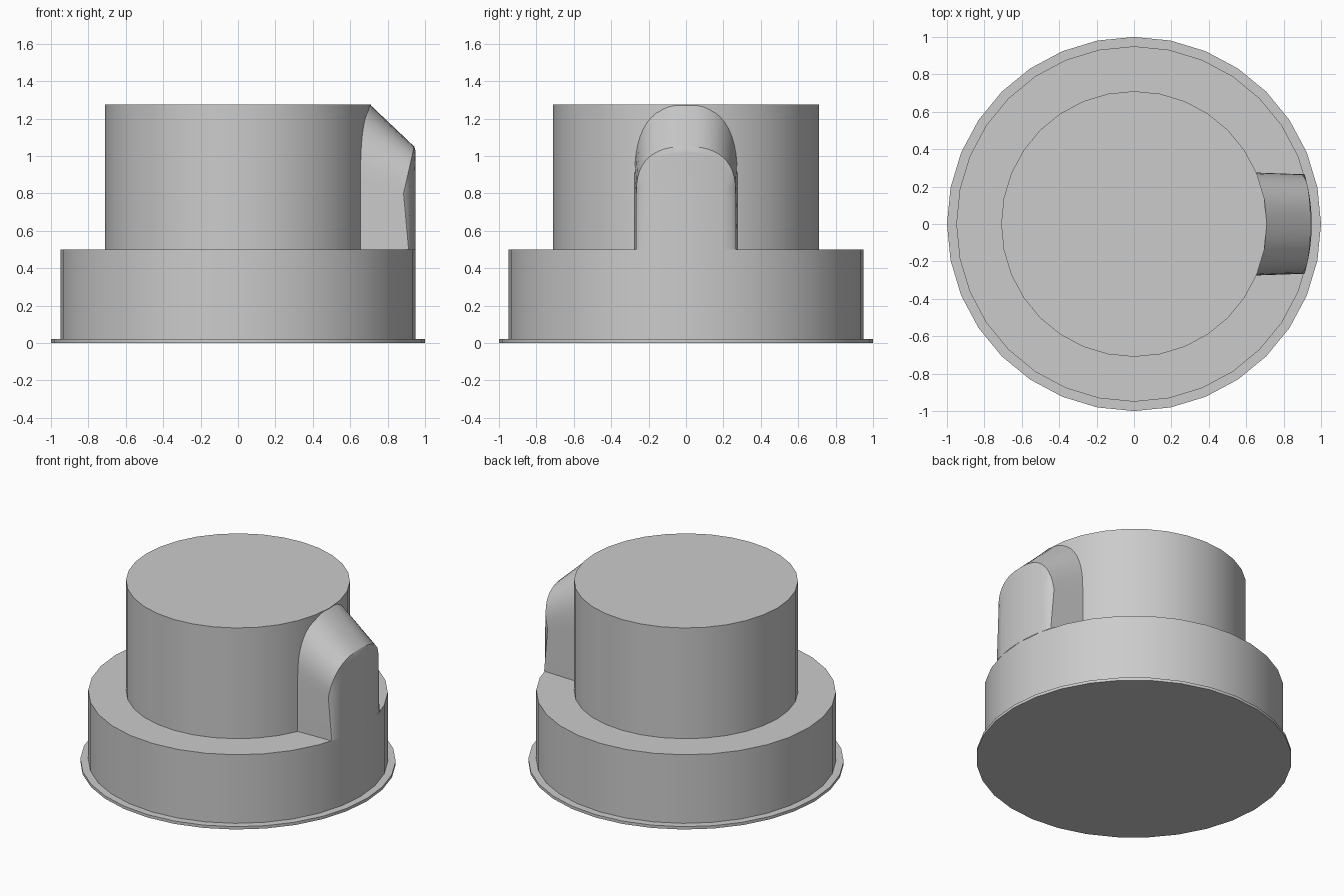
import bpy, bmesh
from math import sin, cos, pi, sqrt, radians

if "Cube" in bpy.data.objects:
    bpy.data.objects.remove(bpy.data.objects["Cube"])


def finish(bm, name):
    bmesh.ops.remove_doubles(bm, verts=bm.verts, dist=1e-4)
    bmesh.ops.recalc_face_normals(bm, faces=bm.faces)
    mesh = bpy.data.meshes.new(name)
    bm.to_mesh(mesh)
    bm.free()
    obj = bpy.data.objects.new(name, mesh)
    bpy.context.collection.objects.link(obj)
    bpy.ops.object.select_all(action='DESELECT')
    obj.select_set(True)
    bpy.context.view_layer.objects.active = obj
    bpy.ops.object.shade_smooth_by_angle(angle=radians(30))
    return obj


def bridge(bm, rings, closed):
    for a, b in zip(rings, rings[1:]):
        n = len(a)
        for i in range(n if closed else n - 1):
            j = (i + 1) % n
            bm.faces.new((a[i], a[j], b[j], b[i]))


# Stepped round body: thin rim, wide tier, narrow tower
SIDES = 32
profile = [(1, 0), (1, 0.02), (0.95, 0.02), (0.95, 0.5), (0.71, 0.5), (0.71, 1.275)]
bm = bmesh.new()
rings = [[bm.verts.new((r * cos(2 * pi * k / SIDES), r * sin(2 * pi * k / SIDES), z))
          for k in range(SIDES)] for r, z in profile]
bridge(bm, rings, True)
bm.faces.new(rings[0][::-1])
bm.faces.new(rings[-1])
finish(bm, "stepped_body")


# Arched lug on the right side of the tower
def arch(half_width, spring, top, steps=24):
    """Outline (y, z) of a soft arch standing on the wide tier."""
    pts = [(-half_width, 0.5)]
    for i in range(steps + 1):
        c, s = cos(pi * (1 - i / steps)), sin(pi * i / steps)
        y = half_width * abs(c) ** 0.8 * (1 if c > 0 else -1)
        pts.append((y, spring + (top - spring) * max(s, 0) ** 0.8))
    return pts + [(half_width, 0.5)]


def edge_x(z):
    """Outer edge of the lug sides, leaning in up to the arch and out again."""
    if z < 0.8:
        return 0.912 - 0.027 * (z - 0.5) / 0.3
    return 0.885 + 0.055 * (z - 0.8) / 0.24


inner = [(sqrt(0.705 ** 2 - y * y), y, z) for y, z in arch(0.275, 0.88, 1.275)]
outer = [(edge_x(z), y, z) for y, z in arch(0.266, 0.8, 1.05)]
loops = [inner, outer]
# Curved outer face follows the wide tier
face = arch(0.246, 0.78, 1.025)
for s in (1, 0.8, 0.55, 0.28, 0):
    loops.append([(sqrt(0.95 ** 2 - (s * y) ** 2), s * y, z) for y, z in face])
bm = bmesh.new()
bridge(bm, [[bm.verts.new(p) for p in loop] for loop in loops], False)
bmesh.ops.dissolve_degenerate(bm, edges=bm.edges, dist=1e-4)
finish(bm, "side_lug")
